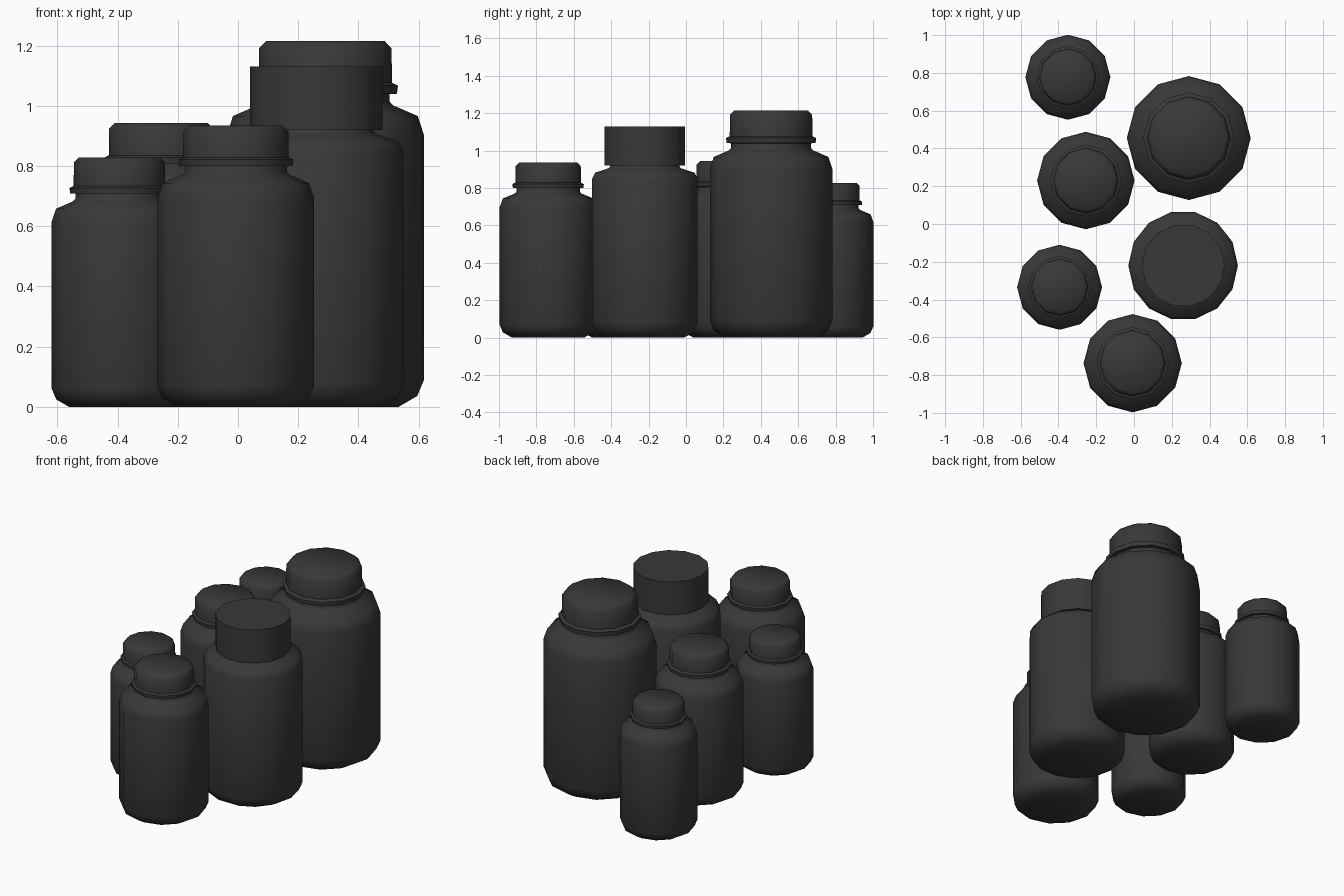
import bpy, bmesh, math

if "Cube" in bpy.data.objects:
    bpy.data.objects.remove(bpy.data.objects["Cube"])

mat = bpy.data.materials.new("dark_plastic")
mat.diffuse_color = (0.04, 0.04, 0.04, 1)
mat.use_nodes = True
mat.node_tree.nodes["Principled BSDF"].inputs["Base Color"].default_value = mat.diffuse_color


def lathe(name, profile, sides, loc, sr=1.0, sz=1.0, turn=0.0):
    """Revolve (radius, height) points around z and cap both ends."""
    bm = bmesh.new()
    rings = []
    for r, z in profile:
        rings.append([bm.verts.new((r * sr * math.cos(turn + 2 * math.pi * i / sides),
                                    r * sr * math.sin(turn + 2 * math.pi * i / sides),
                                    z * sz)) for i in range(sides)])
    for a, b in zip(rings, rings[1:]):
        for i in range(sides):
            j = (i + 1) % sides
            bm.faces.new((a[i], a[j], b[j], b[i]))
    bm.faces.new(rings[0][::-1])
    bm.faces.new(rings[-1])
    me = bpy.data.meshes.new(name)
    bm.to_mesh(me)
    bm.free()
    me.materials.append(mat)
    ob = bpy.data.objects.new(name, me)
    ob.location = (loc[0], loc[1], 0)
    bpy.context.collection.objects.link(ob)
    bpy.ops.object.select_all(action='DESELECT')
    ob.select_set(True)
    bpy.context.view_layer.objects.active = ob
    bpy.ops.object.shade_smooth_by_angle(angle=math.radians(50))
    return ob


# Profiles for a bottle of unit radius and unit height
body = [(0.74, 0), (0.93, 0.03), (1, 0.075), (1, 0.742), (0.935, 0.795),
        (0.68, 0.825), (0.65, 0.835), (0.65, 0.875)]
cap = [(0.64, 0.855), (0.725, 0.856), (0.735, 0.878), (0.675, 0.886),
       (0.67, 0.98), (0.60, 1.0)]

# Five ringed-cap bottles: x, y, radius, height
bottles = {
    "large": (0.29, 0.455, 0.328, 1.215),
    "front": (-0.007, -0.737, 0.26, 0.935),
    "small_front": (-0.394, -0.335, 0.225, 0.828),
    "middle": (-0.255, 0.23, 0.258, 0.943),
    "small_back": (-0.35, 0.777, 0.225, 0.828),
}
for name, (x, y, r, h) in bottles.items():
    lathe(name + "_bottle_body", body, 12, (x, y), r, h)
    lathe(name + "_bottle_cap", cap, 12, (x, y), r, h)

# Bottle with the tall plain cap
p = (0.26, -0.22)
lathe("plain_bottle_body",
      [(0.215, 0), (0.27, 0.03), (0.29, 0.08), (0.29, 0.848), (0.272, 0.882),
       (0.20, 0.905), (0.19, 0.915), (0.19, 0.93)], 14, p)
lathe("plain_bottle_cap", [(0.22, 0.92), (0.22, 1.13)], 14, p)
